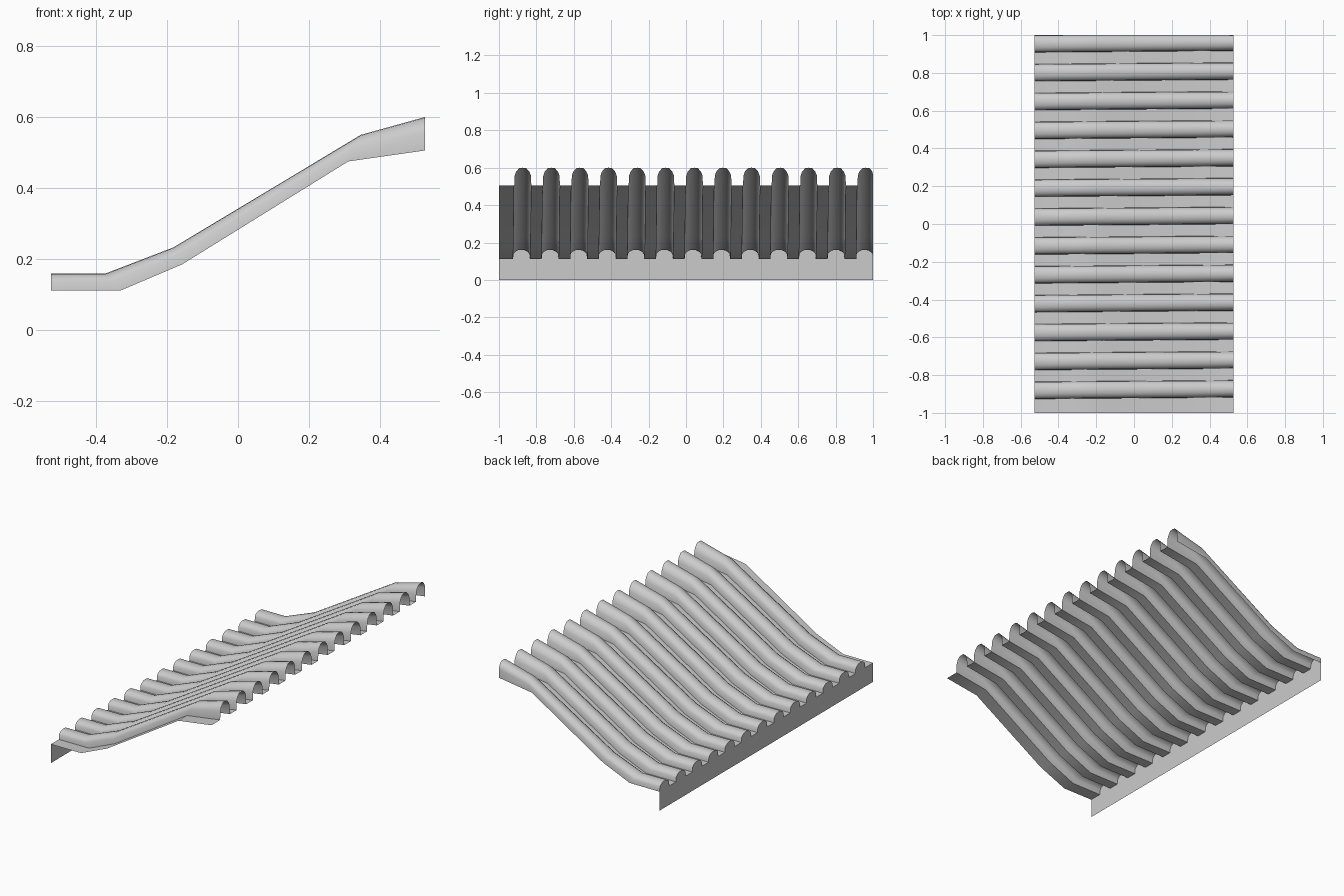
import bpy

if "Cube" in bpy.data.objects:
    bpy.data.objects.remove(bpy.data.objects["Cube"])

# Slope stations: (x low, z low, x crest, z crest)
STATIONS = [(-0.527, 0.112, -0.527, 0.16),
            (-0.33, 0.112, -0.372, 0.16),
            (-0.158, 0.185, -0.182, 0.233),
            (0.31, 0.475, 0.346, 0.55),
            (0.526, 0.506, 0.526, 0.60)]
RIDGES, PITCH, START, DRIFT = 13, 0.1529, -0.926, 0.008

# One ridge: (y offset, height fraction from valley to crest)
RIDGE = [(0, 0), (0.002, 0.55), (0.010, 0.78), (0.026, 0.97), (0.045, 1),
         (0.064, 0.97), (0.080, 0.78), (0.089, 0.55), (0.091, 0)]


def cross_section(shift):
    pts = [(-1.0, 0.0)]
    for i in range(RIDGES):
        for dy, h in RIDGE:
            pts.append((min(1.0, START + i * PITCH + dy + shift), h))
    pts[-1] = (1.0, 0.0)
    return pts


def make_object(name, verts, faces):
    mesh = bpy.data.meshes.new(name)
    mesh.from_pydata(verts, [], faces)
    ob = bpy.data.objects.new(name, mesh)
    bpy.context.collection.objects.link(ob)
    bpy.ops.object.select_all(action='DESELECT')
    ob.select_set(True)
    bpy.context.view_layer.objects.active = ob
    return ob


def strip_faces(rows, n):
    return [(r * n + j, (r + 1) * n + j, (r + 1) * n + j + 1, r * n + j + 1)
            for r in range(rows - 1) for j in range(n - 1)]


# Corrugated sheet: the section swept along the slope
verts = []
for xl, zl, xc, zc in STATIONS:
    section = cross_section(DRIFT * (xl + 0.527) / 1.053)
    verts += [(xl + h * (xc - xl), y, zl + h * (zc - zl)) for y, h in section]
n = len(section)
make_object("corrugated_sheet", verts, strip_faces(len(STATIONS), n))
bpy.ops.object.shade_smooth_by_angle(angle=0.8)

# Thin end plate closing the low edge down to the floor
edge = verts[:n]
make_object("end_plate", [(x, y, 0) for x, y, z in edge] + edge,
            [tuple(reversed(f)) for f in strip_faces(2, n)])
